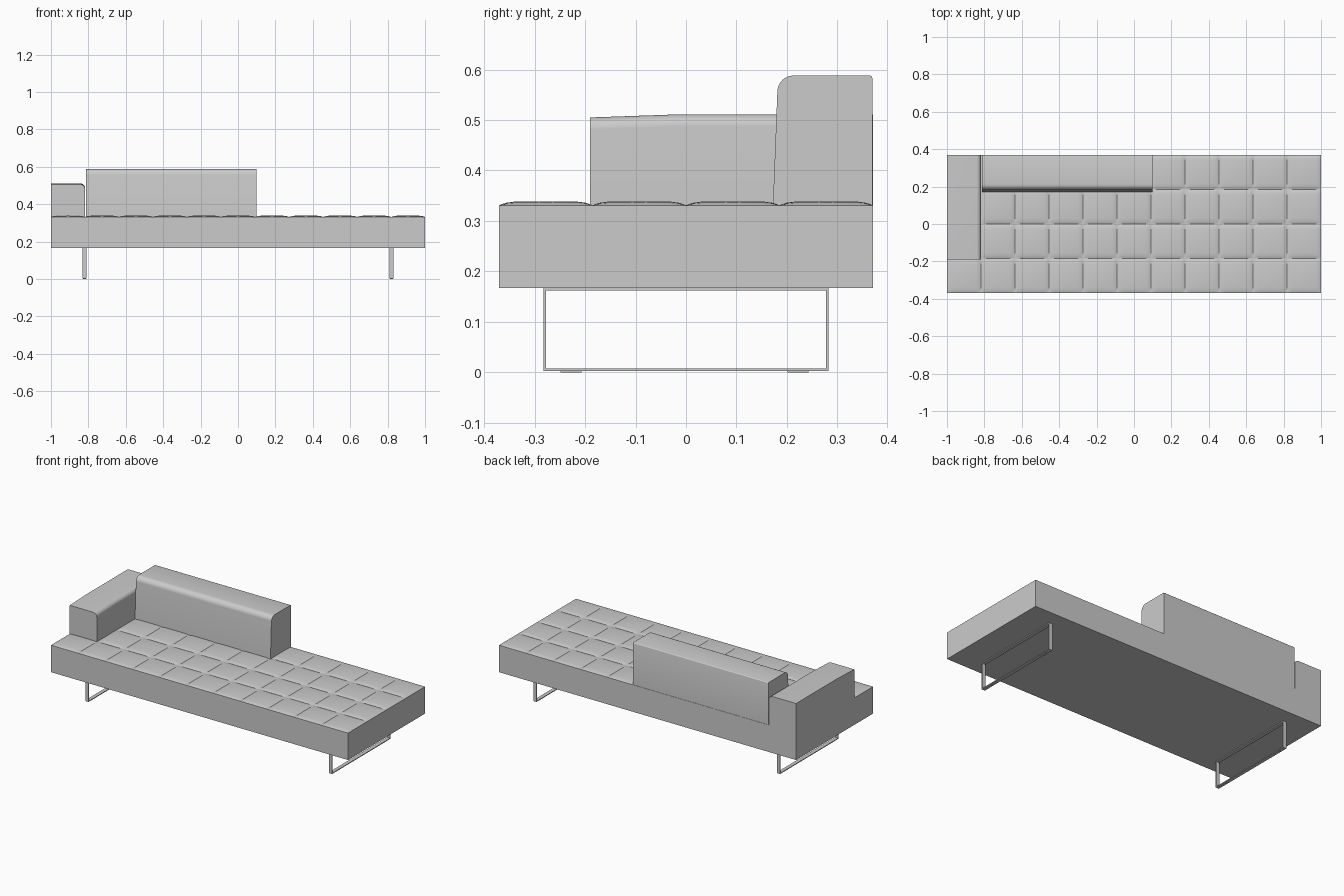
import bpy, bmesh, math
from mathutils import Vector

cube = bpy.data.objects.get("Cube")
if cube:
    bpy.data.objects.remove(cube, do_unlink=True)

grey = bpy.data.materials.new("light grey")
grey.use_nodes = True
grey.diffuse_color = (0.6, 0.6, 0.6, 1)
grey.node_tree.nodes["Principled BSDF"].inputs["Base Color"].default_value = (0.6, 0.6, 0.6, 1)


def finish(name, bm, smooth=True):
    bmesh.ops.recalc_face_normals(bm, faces=bm.faces)
    mesh = bpy.data.meshes.new(name)
    bm.to_mesh(mesh)
    bm.free()
    ob = bpy.data.objects.new(name, mesh)
    bpy.context.collection.objects.link(ob)
    mesh.materials.append(grey)
    if smooth:
        bpy.ops.object.select_all(action='DESELECT')
        ob.select_set(True)
        bpy.context.view_layer.objects.active = ob
        bpy.ops.object.shade_smooth_by_angle(angle=math.radians(35))
    return ob


def extrude_profile(points, offset):
    """Prism made from a closed outline moved along offset."""
    bm = bmesh.new()
    face = bm.faces.new([bm.verts.new(p) for p in points])
    moved = bmesh.ops.extrude_face_region(bm, geom=[face], use_keep_orig=True)
    verts = [g for g in moved["geom"] if isinstance(g, bmesh.types.BMVert)]
    bmesh.ops.translate(bm, verts=verts, vec=offset)
    return bm


def arc(cx, cz, r, start, end, steps=8):
    angles = [math.radians(start + (end - start) * i / steps) for i in range(steps + 1)]
    return [(cx + r * math.cos(a), cz + r * math.sin(a)) for a in angles]


# Tufted seat: one slab whose top is a grid of softly domed squares
NX, NY, W, D = 11, 4, 2.0, 0.74
BOTTOM, SEAM, DOME = 0.167, 0.331, 0.008
steps = [0, 0.03, 0.08, 0.16, 0.5, 0.84, 0.92, 0.97]


def stations(count):
    return [(i + f, f) for i in range(count) for f in steps] + [(count, 0)]


def swell(f):
    return 1 - abs(2 * f - 1) ** 6


bm = bmesh.new()
rows = [[bm.verts.new((W * (i / NX - 0.5), D * (j / NY - 0.5),
                       SEAM + DOME * swell(u) * swell(v)))
         for i, u in stations(NX)] for j, v in stations(NY)]
for lower, upper in zip(rows, rows[1:]):
    for k in range(len(lower) - 1):
        bm.faces.new((lower[k], lower[k + 1], upper[k + 1], upper[k]))
rim = [e for e in bm.edges if e.is_boundary]
skirt = bmesh.ops.extrude_edge_only(bm, edges=rim)["geom"]
for g in skirt:
    if isinstance(g, bmesh.types.BMVert):
        g.co.z = BOTTOM
bmesh.ops.contextual_create(bm, geom=[g for g in skirt if isinstance(g, bmesh.types.BMEdge)])
finish("tufted_seat", bm)

# Backrest: leaning front with a large rounded top edge
outline = [(0.369, 0.325), (0.172, 0.325)] + arc(0.213, 0.556, 0.032, 176, 90)
outline += arc(0.364, 0.583, 0.005, 90, 0, 3)
bm = extrude_profile([(-0.814, y, z) for y, z in outline], Vector((0.912, 0, 0)))
finish("backrest", bm)

# Armrest: rounded inner top edge, top dropping slightly at the front
outline = [(-1, 0.325), (-1, 0.511)] + arc(-0.842, 0.487, 0.024, 90, 0) + [(-0.818, 0.325)]
bm = extrude_profile([(x, -0.19, z) for x, z in outline], Vector((0, 0.56, 0)))
bmesh.ops.bisect_plane(bm, geom=bm.verts[:] + bm.edges[:] + bm.faces[:],
                       plane_co=(0, -0.02, 0), plane_no=(0, 1, 0))
for v in bm.verts:
    if v.co.y < -0.15 and v.co.z > 0.45:
        v.co.z -= 0.006
finish("armrest", bm)

# Sled legs: rectangular metal loops with thin floor pads
for side, x in (("right", -0.82), ("left", 0.82)):
    bm = extrude_profile([(x - 0.011, y, z) for y, z in
                          ((-0.282, 0.003), (0.282, 0.003), (0.282, 0.167), (-0.282, 0.167))],
                         Vector((0.022, 0, 0)))
    ends = [f for f in bm.faces if abs(f.normal.x) > 0.9 or
            max(v.co.x for v in f.verts) - min(v.co.x for v in f.verts) < 0.001]
    bmesh.ops.recalc_face_normals(bm, faces=bm.faces)
    bmesh.ops.inset_individual(bm, faces=ends, thickness=0.007)
    bmesh.ops.bridge_loops(bm, edges=[e for f in ends for e in f.edges])
    bmesh.ops.delete(bm, geom=ends, context='FACES_ONLY')
    finish(side + "_sled_leg", bm, smooth=False)
    for end, y in (("front", -0.228), ("back", 0.222)):
        bm = extrude_profile([(x - 0.008, y - 0.021, 0), (x + 0.008, y - 0.021, 0),
                              (x + 0.008, y + 0.021, 0), (x - 0.008, y + 0.021, 0)],
                             Vector((0, 0, 0.004)))
        finish(f"{side}_{end}_floor_pad", bm, smooth=False)
